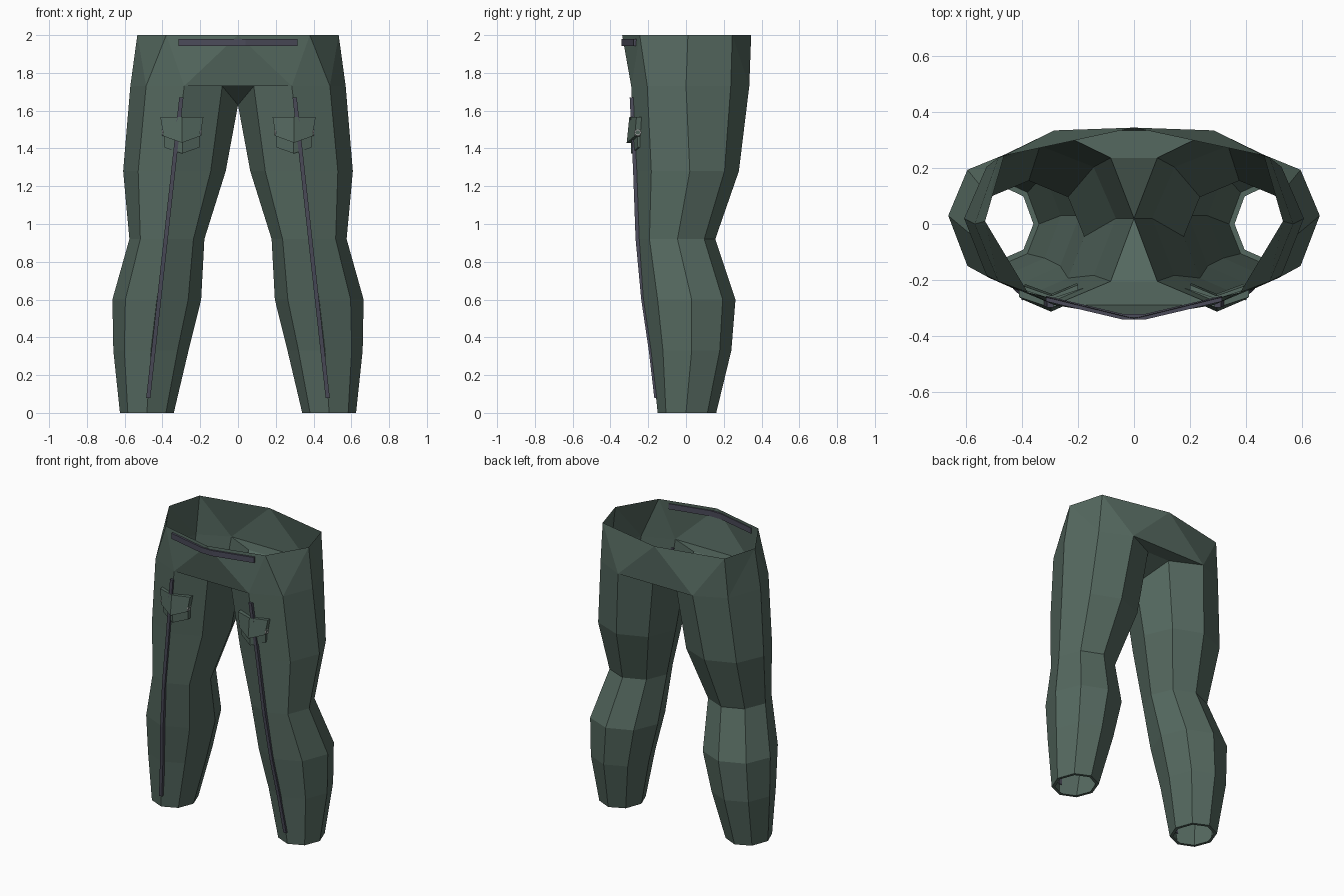
import bpy, bmesh, math
from mathutils import Vector

if "Cube" in bpy.data.objects:
    bpy.data.objects.remove(bpy.data.objects["Cube"])


def material(name, rgb):
    m = bpy.data.materials.new(name)
    m.diffuse_color = (*rgb, 1)
    m.use_nodes = True
    m.node_tree.nodes["Principled BSDF"].inputs["Base Color"].default_value = m.diffuse_color
    return m


CLOTH = material("green_cloth", (0.09, 0.14, 0.115))
TRIM = material("slate_trim", (0.07, 0.07, 0.10))
METAL = material("pale_metal", (0.5, 0.5, 0.5))


def finish(name, bm, mat, mirror=True):
    bmesh.ops.recalc_face_normals(bm, faces=bm.faces)
    mesh = bpy.data.meshes.new(name)
    bm.to_mesh(mesh)
    bm.free()
    mesh.materials.append(mat)
    ob = bpy.data.objects.new(name, mesh)
    bpy.context.collection.objects.link(ob)
    if mirror:
        mod = ob.modifiers.new("mirror", 'MIRROR')
        mod.use_clip = True
        mod.merge_threshold = 0.0005
    return ob


def ribbon(name, pairs, depth, mat, mirror=True):
    """Closed band through pairs of edge points, thickened towards +y."""
    bm = bmesh.new()
    off = Vector((0, depth, 0))
    rows = [[bm.verts.new(p) for p in (Vector(a), Vector(b), Vector(b) + off, Vector(a) + off)]
            for a, b in pairs]
    for r, s in zip(rows, rows[1:]):
        for i in range(4):
            j = (i + 1) % 4
            bm.faces.new((r[i], r[j], s[j], s[i]))
    bm.faces.new(rows[0])
    bm.faces.new(rows[-1][::-1])
    return finish(name, bm, mat, mirror)


# Trousers: octagonal leg rings (z, inner x, outer x, front y, side y, back y)
RINGS = [
    (1.73, 0.000, 0.570, -0.290, 0.00, 0.335),
    (1.28, 0.065, 0.608, -0.268, 0.02, 0.280),
    (0.92, 0.178, 0.575, -0.255, -0.045, 0.155),
    (0.60, 0.195, 0.665, -0.225, 0.03, 0.262),
    (0.33, 0.262, 0.660, -0.185, 0.03, 0.240),
    (0.00, 0.340, 0.625, -0.150, 0.00, 0.160),
    (0.00, 0.360, 0.605, -0.130, 0.00, 0.140),   # hem lip
]
bm = bmesh.new()
rings = []
for z, xi, xo, yf, ym, yb in RINGS:
    ring = []
    for k in range(8):
        c, s = math.cos(k * math.pi / 4), math.sin(k * math.pi / 4)
        y = ym + s * ((yb - ym) if s > 0 else (ym - yf))
        ring.append(bm.verts.new(((xi + xo) / 2 + c * (xo - xi) / 2, y, z)))
    rings.append(ring)
for r, s in zip(rings, rings[1:]):
    for i in range(8):
        j = (i + 1) % 8
        bm.faces.new((r[i], r[j], s[j], s[i]))

# Seat: half waist rim joined to the top leg ring
top = rings[0]
outer, b_out, back, b_in, crotch, f_in, front, f_out = top
crotch.co = (0, 0.02, 1.63)
rim_f, rim_fs, rim_s, rim_bs, rim_b = [bm.verts.new((x, y, 2)) for x, y in
    ((0, -0.338), (0.38, -0.245), (0.533, 0.01), (0.465, 0.245), (0, 0.345))]
mid_f, mid_b = bm.verts.new((0, front.co.y, 1.73)), bm.verts.new((0, back.co.y, 1.73))
gus_f, gus_b = bm.verts.new((0, f_in.co.y, 1.73)), bm.verts.new((0, b_in.co.y, 1.73))
for f in ((rim_f, mid_f, front), (rim_f, front, rim_fs), (rim_fs, front, f_out),
          (rim_fs, f_out, rim_s), (rim_s, f_out, outer), (rim_s, outer, b_out),
          (rim_s, b_out, rim_bs), (rim_bs, b_out, back), (rim_bs, back, rim_b),
          (rim_b, back, mid_b),
          # ledges and gusset between the legs
          (mid_f, gus_f, f_in, front), (gus_f, crotch, f_in),
          (mid_b, back, b_in, gus_b), (gus_b, b_in, crotch)):
    bm.faces.new(f)
finish("trousers", bm, CLOTH)

# Waist band strip
ribbon("waist_strip", [((x, y, 1.98), (x, y, 1.942)) for x, y in
       ((-0.315, -0.277), (-0.04, -0.342), (0.04, -0.342), (0.315, -0.277))],
       0.02, TRIM, mirror=False)

# Leg seam strips running down the front ridges
seam = []
for z, y in ((1.67, -0.298), (1.28, -0.280), (0.92, -0.267), (0.6, -0.237),
             (0.33, -0.197), (0.08, -0.168)):
    x = 0.30 + 0.11 * (1.67 - z)
    seam.append(((x - 0.011, y, z), (x + 0.011, y, z)))
ribbon("leg_seam", seam, 0.02, TRIM)

# Thigh pockets: pouch with a pointed flap, folded over the leg ridge
ribbon("pocket_pouch", [((0.20, -0.257, 1.54), (0.205, -0.252, 1.405)),
                        ((0.295, -0.297, 1.54), (0.295, -0.290, 1.373)),
                        ((0.395, -0.262, 1.54), (0.39, -0.255, 1.405))], 0.04, CLOTH)
ribbon("pocket_flap", [((0.183, -0.262, 1.567), (0.20, -0.270, 1.465)),
                       ((0.297, -0.300, 1.567), (0.297, -0.314, 1.43)),
                       ((0.411, -0.262, 1.567), (0.395, -0.272, 1.465))], 0.033, CLOTH)

# Small metal rings on both pocket sides
for side, x in (("inner", 0.198), ("outer", 0.398)):
    bpy.ops.mesh.primitive_torus_add(major_segments=10, minor_segments=5, major_radius=0.015,
                                     minor_radius=0.004)
    ring = bpy.context.object
    ring.name = side + "_pocket_ring"
    for v in ring.data.vertices:
        v.co = (x + v.co.z, -0.255 + v.co.x, 1.485 + v.co.y)
    ring.data.materials.append(METAL)
    ring.modifiers.new("mirror", 'MIRROR')
